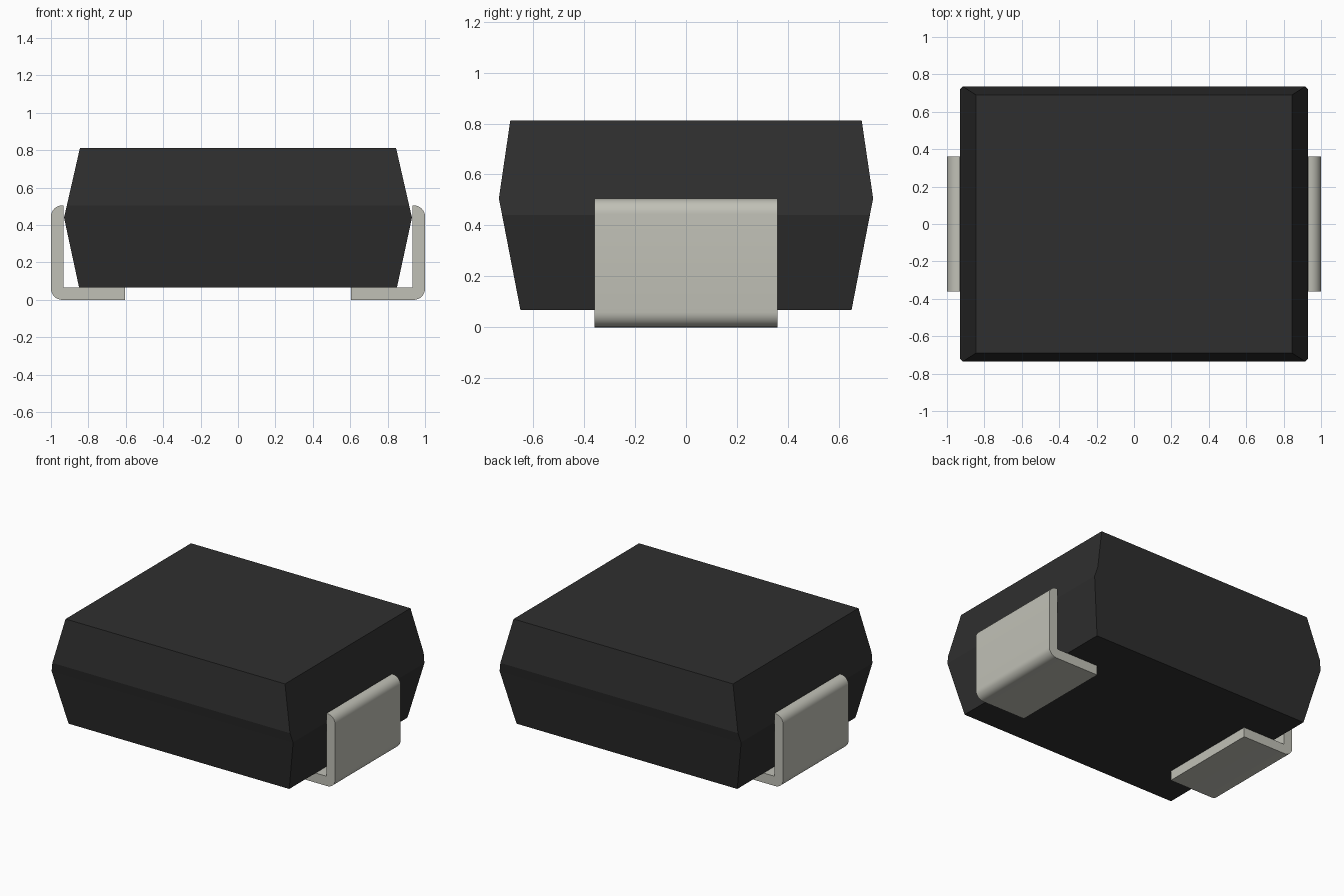
import bpy, bmesh, math

cube = bpy.data.objects.get("Cube")
if cube:
    bpy.data.objects.remove(cube, do_unlink=True)


def material(name, rgb):
    m = bpy.data.materials.new(name)
    m.use_nodes = True
    m.diffuse_color = (*rgb, 1)
    m.node_tree.nodes["Principled BSDF"].inputs["Base Color"].default_value = (*rgb, 1)
    return m


def loft(name, rings, mat):
    """Closed solid through matching rings of points, capped at both ends."""
    bm = bmesh.new()
    loops = [[bm.verts.new(p) for p in ring] for ring in rings]
    for a, b in zip(loops, loops[1:]):
        for i in range(len(a)):
            j = (i + 1) % len(a)
            bm.faces.new((a[i], a[j], b[j], b[i]))
    bm.faces.new(loops[0][::-1])
    bm.faces.new(loops[-1])
    bmesh.ops.recalc_face_normals(bm, faces=bm.faces)
    mesh = bpy.data.meshes.new(name)
    bm.to_mesh(mesh)
    bm.free()
    mesh.materials.append(mat)
    obj = bpy.data.objects.new(name, mesh)
    bpy.context.collection.objects.link(obj)
    return obj


black = material("black plastic", (0.028, 0.028, 0.028))
metal = material("tinned metal", (0.53, 0.53, 0.47))

# Body: end faces are widest lower down than the front and back faces
sections = [(0.85, 0.65, 0.067), (0.93, 0.722, 0.44),
            (0.915, 0.735, 0.505), (0.845, 0.69, 0.812)]
loft("body", [[(-x, -y, z), (x, -y, z), (x, y, z), (-x, y, z)]
              for x, y, z in sections], black)


# Leads: L-shaped strips with rounded outer corners
def arc(cx, cz, r, start, end, steps=8):
    return [(cx + r * math.cos(math.radians(start + (end - start) * i / steps)),
             cz + r * math.sin(math.radians(start + (end - start) * i / steps)))
            for i in range(steps + 1)]


THICK, R, TOP, HALF = 0.067, 0.06, 0.505, 0.36
profile = ([(0.605, THICK), (0.605, 0)]
           + arc(1 - R, R, R, -90, 0)
           + arc(1 - R, TOP - R, R, 0, 90)
           + [(1 - THICK, TOP), (1 - THICK, THICK)])

for name, side in (("left_lead", 1), ("right_lead", -1)):
    lead = loft(name, [[(side * x, y, z) for x, z in profile]
                       for y in (-HALF, HALF)], metal)
    bpy.ops.object.select_all(action='DESELECT')
    lead.select_set(True)
    bpy.context.view_layer.objects.active = lead
    bpy.ops.object.shade_smooth_by_angle(angle=math.radians(30))
